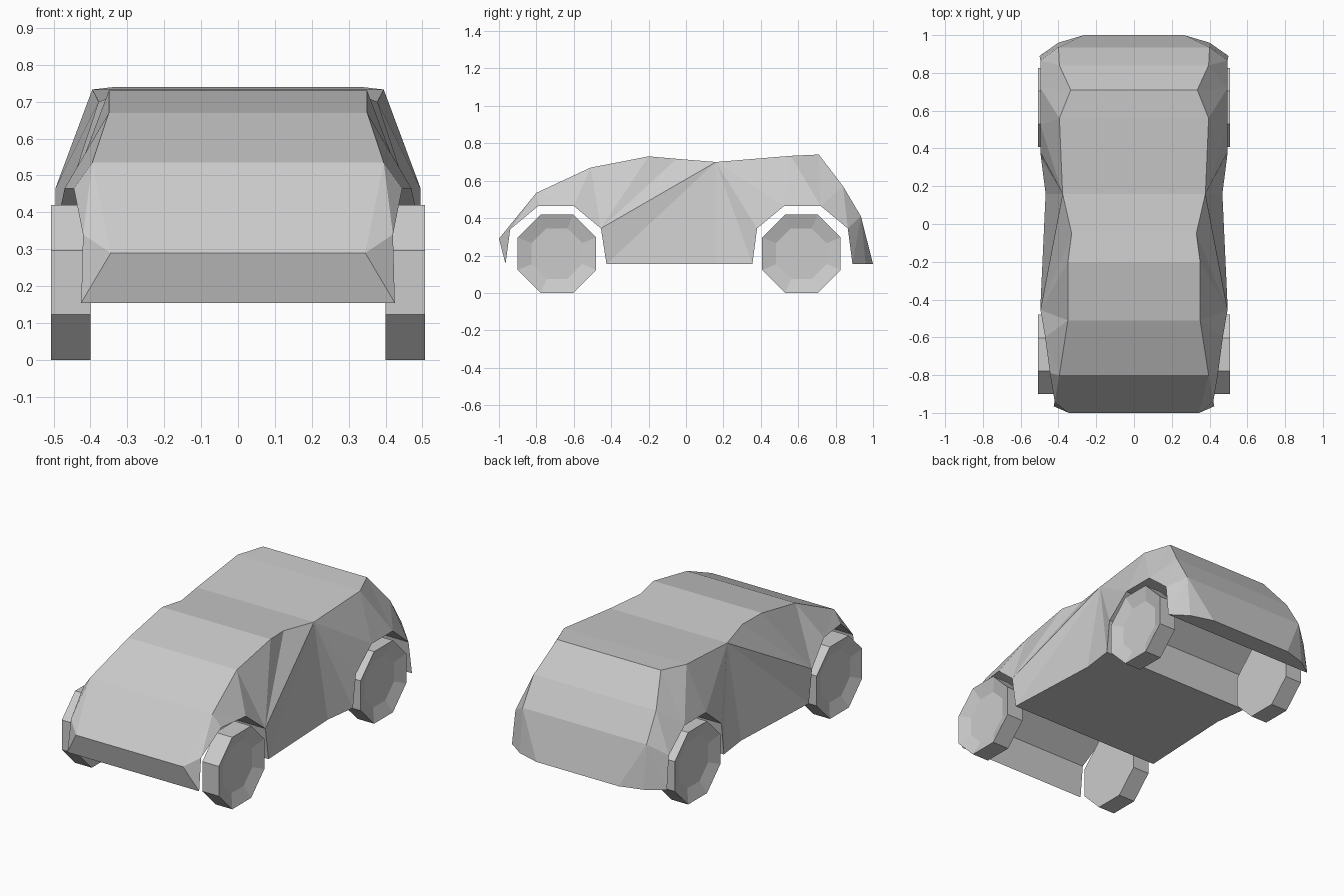
import bpy, bmesh, math

cube = bpy.data.objects.get("Cube")
if cube:
    bpy.data.objects.remove(cube, do_unlink=True)

# Single body paint
grey = bpy.data.materials.new("plain_grey")
grey.use_nodes = True
grey.diffuse_color = (0.6, 0.6, 0.6, 1)
grey.node_tree.nodes["Principled BSDF"].inputs["Base Color"].default_value = (0.6, 0.6, 0.6, 1)


def finish(bm, name):
    bmesh.ops.recalc_face_normals(bm, faces=bm.faces)
    mesh = bpy.data.meshes.new(name)
    bm.to_mesh(mesh)
    bm.free()
    mesh.materials.append(grey)
    obj = bpy.data.objects.new(name, mesh)
    bpy.context.scene.collection.objects.link(obj)
    return obj


# Upper edge from nose to tail: y, z, half width
UPPER = [(-1, .29, .345), (-.8, .535, .395), (-.51, .67, .35), (-.2, .73, .35),
         (-.05, .717, .33), (.16, .70, .378), (.56, .733, .395), (.71, .74, .335),
         (.84, .57, .395), (.935, .41, .40), (1, .155, .265)]

# Lower edge from nose to tail, over both wheel arches
LOWER = [(-.965, .155, .425), (-.94, .34, .42), (-.79, .465, .445), (-.6, .465, .47),
         (-.455, .345, .495), (-.425, .155, .495), (.16, .155, .468), (.355, .155, .493),
         (.38, .345, .495), (.525, .465, .495), (.72, .465, .495), (.865, .345, .495),
         (.89, .155, .5), (.96, .155, .4)]

# Order in which the side skin steps along the upper (U) or lower (L) edge
STEPS = "LULLULUUULLLLLULUULULLL"


def build_body():
    bm = bmesh.new()
    sides = []
    for s in (1, -1):
        up = [bm.verts.new((s * w, y, z)) for y, z, w in UPPER]
        low = [bm.verts.new((s * w, y, z)) for y, z, w in LOWER]
        sides.append(up + low[::-1])
        # Triangulated side between the two edges
        u = l = 0
        for step in STEPS:
            nu, nl = (u + 1, l) if step == "U" else (u, l + 1)
            if nu < len(up) and nl < len(low):
                bm.faces.new((up[u], low[l], up[nu] if step == "U" else low[nl]))
                u, l = nu, nl
        # Rear corner
        bm.faces.new((up[-2], low[-1], up[-1]))
    # Panels across the car: roof, tail, floor, arches and nose
    left, right = sides
    for i in range(len(left)):
        j = (i + 1) % len(left)
        bm.faces.new((left[i], left[j], right[j], right[i]))
    return finish(bm, "car_body")


def build_wheel(name, side, y):
    # Octagonal wheel with a dished outer face: half width, flat radius
    bm = bmesh.new()
    rings = []
    for x, flat in ((.40, .21), (.507, .21), (.48, .135)):
        r = flat / math.cos(math.pi / 8)
        rings.append([bm.verts.new((side * x, y + r * math.cos(a), .21 + r * math.sin(a)))
                      for a in (math.pi / 8 + k * math.pi / 4 for k in range(8))])
    for a, b in zip(rings, rings[1:]):
        for k in range(8):
            n = (k + 1) % 8
            bm.faces.new((a[k], a[n], b[n], b[k]))
    bm.faces.new(rings[0])
    bm.faces.new(rings[-1])
    return finish(bm, name)


build_body()
for end, y in (("front", -.69), ("rear", .617)):
    for label, side in (("left", 1), ("right", -1)):
        build_wheel(f"{end}_{label}_wheel", side, y)
